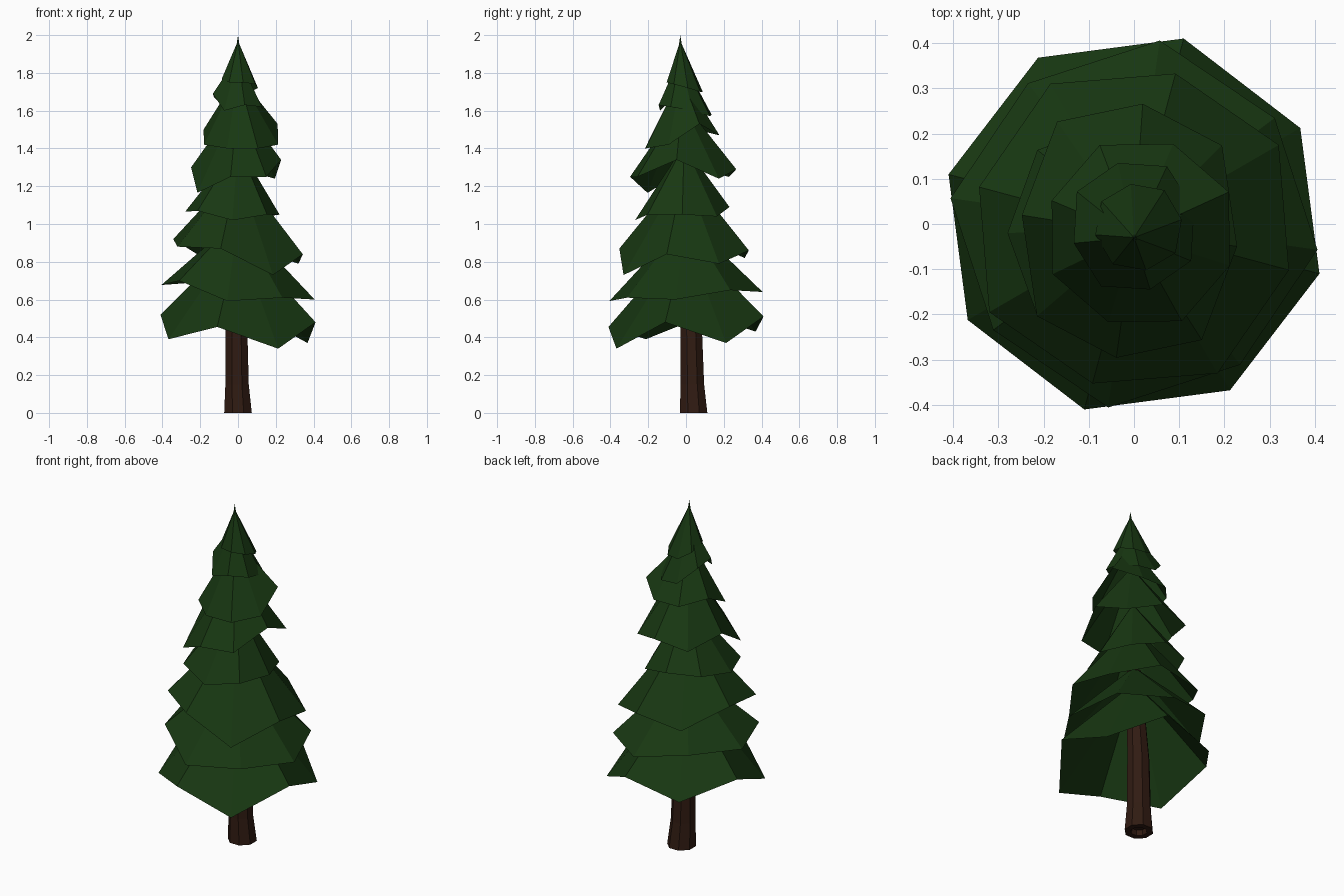
import bpy
from math import cos, sin, radians


def material(name, color):
    m = bpy.data.materials.new(name)
    m.diffuse_color = (*color, 1)
    return m


def add_mesh(name, verts, faces, mat):
    me = bpy.data.meshes.new(name)
    me.from_pydata(verts, [], faces)
    me.materials.append(mat)
    ob = bpy.data.objects.new(name, me)
    bpy.context.collection.objects.link(ob)
    return ob


N = 8
needles = material("needles", (0.009, 0.039, 0.006))
bark = material("bark", (0.030, 0.011, 0.006))

# Trunk: octagonal rings (x, y, z, radius), starting inside the recessed foot
rings = [(0, 0.04, 0.03, 0.04), (0, 0.04, 0, 0.045), (0, 0.04, 0, 0.079),
         (-0.005, 0.034, 0.15, 0.067), (-0.008, 0.027, 0.45, 0.062),
         (0, 0.0, 1.0, 0.04)]
verts = [(x + r * cos(radians(45 * i + 22.5)), y + r * sin(radians(45 * i + 22.5)), z)
         for x, y, z, r in rings for i in range(N)]
faces = [(k * N + i, k * N + (i + 1) % N, (k + 1) * N + (i + 1) % N, (k + 1) * N + i)
         for k in range(len(rings) - 1) for i in range(N)]
faces.append(tuple(reversed(range(N))))
add_mesh("trunk", verts, faces, bark)

# Foliage tiers: start angle, even/odd rim radius, y stretch, centre, tip (y, z), rim heights
tiers = [
    (-105, 0.425, 0.425, 1, (0, 0), (0.0, 0.93), (.455, .34, .48, .37, .51, .43, .52, .39)),
    (-98, 0.41, 0.39, 1, (0, 0), (0.0, 1.03), (.592, .61, .60, .65, .64, .69, .677, .70)),
    (-105, 0.355, 0.37, 1, (0, -0.01), (-0.01, 1.29), (.87, .73, .84, .79, .86, .82, .92, .88)),
    (-90, 0.25, 0.26, 1, (-0.03, -0.02), (-0.01, 1.42), (1.02, 1.05, 1.05, 1.04, 1.09, 1.09, 1.065, 1.07)),
    (-97, 0.24, 0.26, 1.18, (-0.01, -0.015), (-0.02, 1.65), (1.25, 1.25, 1.34, 1.24, 1.29, 1.25, 1.30, 1.165)),
    (-110, 0.21, 0.215, 1, (0.015, -0.02), (-0.025, 1.79), (1.40, 1.40, 1.42, 1.53, 1.47, 1.47, 1.50, 1.42)),
    (-75, 0.138, 0.146, 1.05, (0, -0.005), (-0.03, 1.89), (1.63, 1.62, 1.60, 1.57, 1.58, 1.67, 1.69, 1.60)),
    (-80, 0.097, 0.10, 1, (0.01, -0.007), (-0.03, 1.97), (1.75, 1.74, 1.72, 1.70, 1.70, 1.74, 1.77, 1.75)),
    # thin spike at the top
    (0, 0.012, 0.012, 1, (0, -0.03), (-0.03, 2.0), (1.92,) * N),
]
for t, (start, even, odd, sy, (cx, cy), (ty, tz), heights) in enumerate(tiers):
    verts = [(0, ty, tz)]
    for i, z in enumerate(heights):
        a = radians(start + 45 * i)
        r = odd if i % 2 else even
        verts.append((cx + r * cos(a), cy + sy * r * sin(a), z))
    faces = [(0, i + 1, (i + 1) % N + 1) for i in range(N)]
    add_mesh(f"foliage_tier_{t + 1}", verts, faces, needles)
